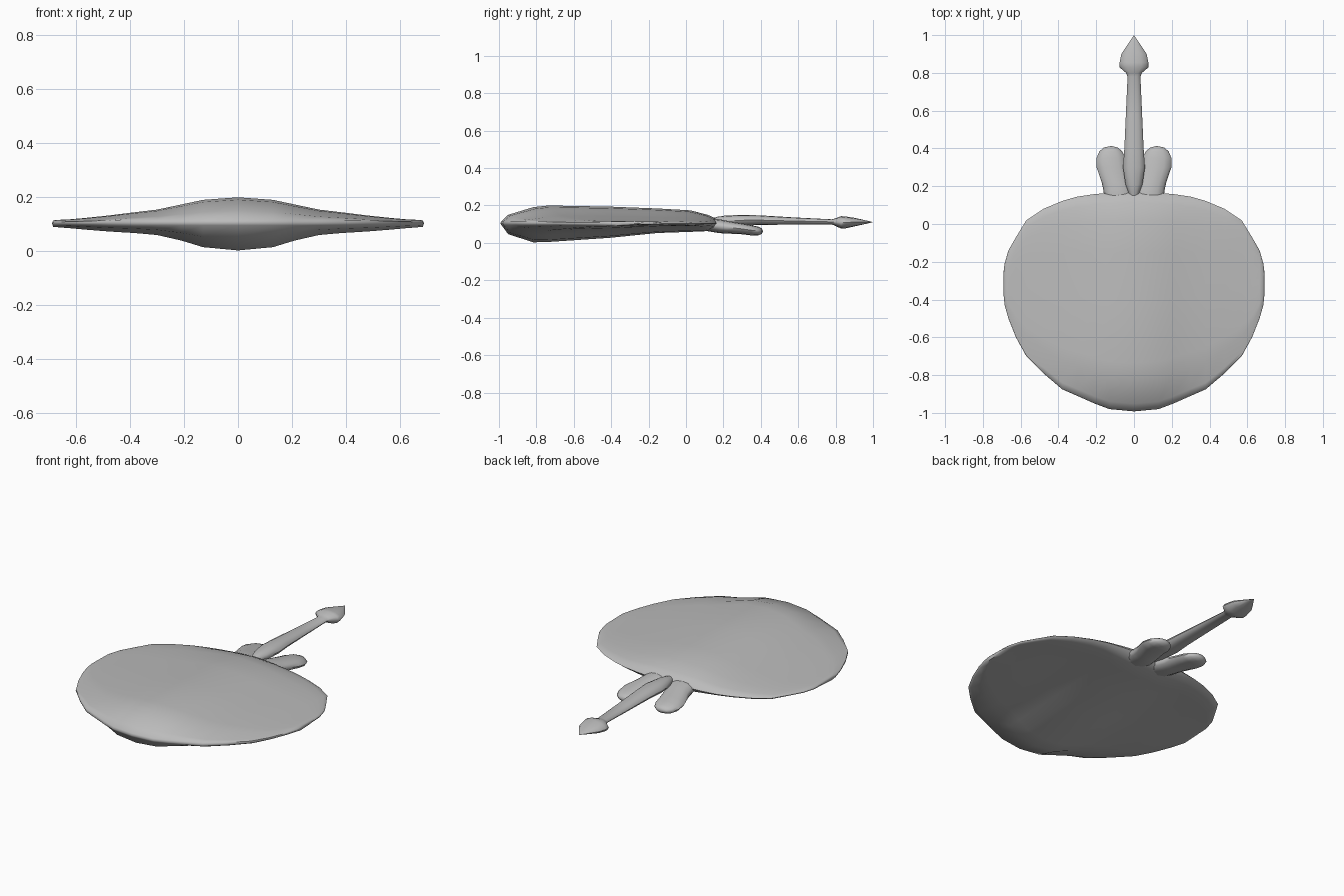
import bpy, bmesh, math

if "Cube" in bpy.data.objects:
    bpy.data.objects.remove(bpy.data.objects["Cube"])

grey = bpy.data.materials.new("grey skin")
grey.diffuse_color = (0.5, 0.5, 0.5, 1)
grey.use_nodes = True
grey.node_tree.nodes["Principled BSDF"].inputs["Base Color"].default_value = grey.diffuse_color


def loft(name, rings, angle):
    """Skin a list of closed rings, cap both ends and smooth the result."""
    bm = bmesh.new()
    rows = [[bm.verts.new(p) for p in ring] for ring in rings]
    n = len(rows[0])
    for a, b in zip(rows, rows[1:]):
        for i in range(n):
            j = (i + 1) % n
            bm.faces.new((a[i], a[j], b[j], b[i]))
    bm.faces.new(rows[0])
    bm.faces.new(rows[-1])
    bmesh.ops.remove_doubles(bm, verts=bm.verts, dist=0.0005)
    bmesh.ops.recalc_face_normals(bm, faces=bm.faces)
    me = bpy.data.meshes.new(name)
    bm.to_mesh(me)
    bm.free()
    me.materials.append(grey)
    ob = bpy.data.objects.new(name, me)
    bpy.context.collection.objects.link(ob)
    bpy.ops.object.select_all(action='DESELECT')
    ob.select_set(True)
    bpy.context.view_layer.objects.active = ob
    bpy.ops.object.shade_smooth_by_angle(angle=math.radians(angle))
    return ob


def oval_rings(stations, sides):
    """Oval cross-sections along y: (y, centre x, half width, z low, z high)."""
    rings = []
    for y, cx, w, lo, hi in stations:
        angles = [2 * math.pi * k / sides for k in range(sides)]
        rings.append([(cx + w * math.cos(a), y,
                       (lo + hi) / 2 + (hi - lo) / 2 * math.sin(a)) for a in angles])
    return rings


# Disc body: chordwise profile (fraction of chord, rise above, drop below the rim)
MID = 0.105
PROFILE = [(0.004, .022, .018), (0.035, .045, .058), (0.15, .086, .102),
           (0.22, .095, .100), (0.5, .089, .078), (0.72, .079, .052),
           (0.87, .069, .046), (0.95, .045, .042), (0.985, .026, .028)]
# Spanwise stations: x, front y, back y, rise factor, drop factor
SPAN = [(0, -.992, .175, 1, 1), (.13, -.98, .165, .90, .88), (.21, -.95, .158, .72, .64),
        (.30, -.91, .145, .52, .44), (.38, -.875, .122, .42, .37), (.48, -.79, .08, .29, .31),
        (.57, -.70, .02, .19, .24), (.625, -.60, -.07, .14, .19),
        (.665, -.50, -.14, .12, .16), (.685, -.43, -.21, .10, .14),
        (.69, -.38, -.25, 0, 0)]
body_rings = []
for x, yf, yb, up, down in [(-s[0],) + s[1:] for s in SPAN[:0:-1]] + SPAN:
    chord = yb - yf
    # the rim keeps part of its thickness out towards the wing tips
    rim = min(1, 3 * up)
    top = [(x, yf + t * chord, MID + (min(h * up, h) if t > .01 else h * rim * .5))
           for t, h, d in PROFILE]
    low = [(x, yf + t * chord, MID - (d * down if t > .01 else d * rim * .5))
           for t, h, d in PROFILE]
    body_rings.append([(x, yf, MID)] + top + [(x, yb, MID)] + low[::-1])
loft("body_disc", body_rings, 60)

# Tail with its arrow-shaped tip
TAIL = [(.10, 0, .015, .09, .12), (.17, 0, .030, .09, .140), (.21, 0, .045, .09, .146),
        (.30, 0, .058, .092, .150), (.40, 0, .051, .096, .147), (.58, 0, .043, .098, .136),
        (.78, 0, .034, .099, .126), (.80, 0, .042, .090, .132), (.83, 0, .077, .076, .143),
        (.855, 0, .076, .078, .141), (.90, 0, .067, .088, .134), (.95, 0, .034, .099, .123),
        (1.0, 0, 0, .111, .111)]
loft("tail", oval_rings(TAIL, 12), 50)

# Pair of rounded pelvic fins
FIN = [(.05, .075, .070, .075, .125), (.13, .078, .078, .060, .130),
       (.18, .086, .076, .052, .126), (.22, .095, .076, .050, .118), (.30, .118, .080, .046, .104),
       (.35, .122, .076, .040, .095), (.385, .123, .060, .040, .087),
       (.405, .123, .036, .048, .078), (.413, .120, 0, .062, .062)]
for side, label in ((-1, "left"), (1, "right")):
    stations = [(y, side * cx, w, lo, hi) for y, cx, w, lo, hi in FIN]
    loft("pelvic_fin_" + label, oval_rings(stations, 12), 60)
